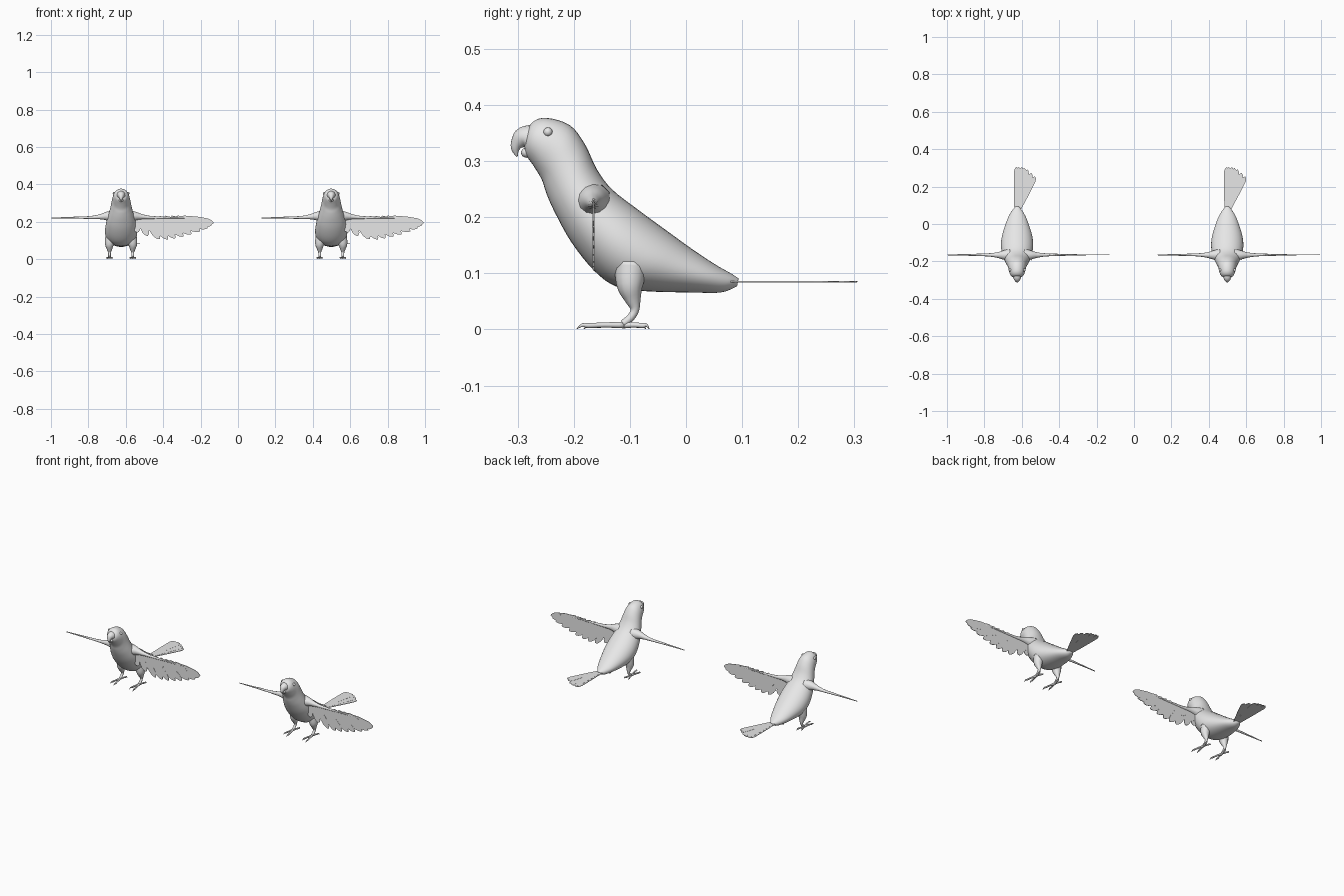
import bpy, bmesh, math
from mathutils import Vector

cube = bpy.data.objects.get("Cube")
if cube:
    bpy.data.objects.remove(cube, do_unlink=True)

grey = bpy.data.materials.new("plain grey")
grey.use_nodes = True
grey.diffuse_color = (0.8, 0.8, 0.8, 1)
grey.node_tree.nodes["Principled BSDF"].inputs["Base Color"].default_value = (0.8, 0.8, 0.8, 1)

BIRDS = {"left": 0.4985, "right": -0.625}
SIDES = {"left": 1, "right": -1}


def finish(name, bm, smooth=True):
    """Turn a bmesh into one shared mesh, placed once per bird."""
    bmesh.ops.recalc_face_normals(bm, faces=bm.faces)
    mesh = bpy.data.meshes.new(name)
    for f in bm.faces:
        f.smooth = smooth
    bm.to_mesh(mesh)
    bm.free()
    mesh.materials.append(grey)
    for bird, x in BIRDS.items():
        obj = bpy.data.objects.new(f"{bird}_bird_{name}", mesh)
        obj.location.x = x
        bpy.context.collection.objects.link(obj)


def spline(points, steps):
    """Smooth curve through tuples of any length."""
    pts = [points[0]] + list(points) + [points[-1]]
    out = []
    for a, b, c, d in zip(pts, pts[1:], pts[2:], pts[3:]):
        for k in range(steps):
            t = k / steps
            out.append(tuple(0.5 * (2 * q + (r - p) * t + (2 * p - 5 * q + 4 * r - s) * t**2
                                    + (3 * q - p - 3 * r + s) * t**3)
                             for p, q, r, s in zip(a, b, c, d)))
    return out + [tuple(points[-1])]


def loft(bm, sections, sides):
    """Skin elliptical sections given as centre and two half-axes."""
    rings = []
    for c, u, v in sections:
        angles = [2 * math.pi * i / sides for i in range(sides)]
        rings.append([bm.verts.new(c + u * math.cos(a) + v * math.sin(a)) for a in angles])
    for r, s in zip(rings, rings[1:]):
        for i in range(sides):
            j = (i + 1) % sides
            bm.faces.new((r[i], r[j], s[j], s[i]))
    bm.faces.new(rings[0])
    bm.faces.new(rings[-1])


def tube(bm, points, sides=12, steps=4):
    """Round tapering limb through (x, y, z, radius) points."""
    path = spline(points, steps)
    centres = [Vector(p[:3]) for p in path]
    run = (centres[-1] - centres[0]).normalized()
    ref = Vector((0, 0, 1)) if abs(run.x) > 0.8 else Vector((1, 0, 0))
    sections = []
    for i, p in enumerate(path):
        t = (centres[min(i + 1, len(path) - 1)] - centres[max(i - 1, 0)]).normalized()
        u = t.cross(ref).normalized()
        sections.append((centres[i], u * p[3], t.cross(u) * p[3]))
    loft(bm, sections, sides)


def ball(bm, centre, radii):
    made = bmesh.ops.create_uvsphere(bm, u_segments=16, v_segments=10, radius=1)
    for v in made["verts"]:
        v.co = Vector(centre) + Vector([a * b for a, b in zip(v.co, radii)])


def feather(bm, root, tip, normal, shape, thick):
    """Thin plate whose outline is (fraction along, half-width) pairs."""
    axis = tip - root
    side = axis.normalized().cross(normal)
    outline = [root + axis * t + side * w for t, w in shape]
    outline += [root + axis * t - side * w for t, w in reversed(shape[:-1])]
    low = [bm.verts.new(p - normal * thick / 2) for p in outline]
    high = [bm.verts.new(p + normal * thick / 2) for p in outline]
    bm.faces.new(low)
    bm.faces.new(high)
    for i in range(len(low)):
        j = (i + 1) % len(low)
        bm.faces.new((low[i], low[j], high[j], high[i]))


# Head and body: back (y, z), belly (y, z), half-width
body = [
    (-.287, .348, -.288, .328, .012), (-.273, .370, -.285, .311, .030),
    (-.248, .377, -.272, .292, .041), (-.207, .364, -.257, .267, .048),
    (-.180, .330, -.249, .243, .054), (-.159, .286, -.234, .209, .064),
    (-.132, .250, -.204, .155, .077), (-.082, .211, -.163, .104, .086),
    (-.030, .173, -.123, .076, .083), (.010, .144, -.068, .068, .070),
    (.052, .116, .010, .066, .049), (.080, .100, .062, .066, .027),
    (.094, .091, .091, .077, .009)]
bm = bmesh.new()
sections = []
for by, bz, vy, vz, w in spline(body, 4):
    back, belly = Vector((0, by, bz)), Vector((0, vy, vz))
    sections.append(((back + belly) / 2, Vector((w, 0, 0)), (back - belly) / 2))
loft(bm, sections, 32)
finish("body", bm)

# Hooked beak
bm = bmesh.new()
tube(bm, [(0, -.272, .340, .026), (0, -.290, .341, .020), (0, -.301, .331, .012),
          (0, -.304, .320, .007), (0, -.301, .308, .001)], 16)
finish("upper_beak", bm)
bm = bmesh.new()
ball(bm, (0, -.284, .315), (.012, .010, .009))
finish("lower_beak", bm)

for side, s in SIDES.items():
    # Eye
    bm = bmesh.new()
    ball(bm, (s * .037, -.246, .352), (.008, .008, .008))
    finish(f"{side}_eye", bm)

    # Wing arm
    bm = bmesh.new()
    tube(bm, [(s * .04, -.166, .228, .034), (s * .075, -.166, .230, .024),
              (s * .11, -.166, .227, .014), (s * .16, -.165, .223, .008),
              (s * .25, -.165, .222, .005), (s * .373, -.165, .220, .002)])
    finish(f"{side}_wing_arm", bm)

    # Leg
    bm = bmesh.new()
    x = s * .062
    tube(bm, [(s * .055, -.098, .115, .030), (x, -.100, .080, .024), (x, -.095, .055, .015),
              (x, -.091, .036, .008), (x, -.098, .022, .007), (x, -.112, .010, .007)])
    finish(f"{side}_leg", bm)

    # Foot: two long toes forward, two short toes back, each with a claw
    bm = bmesh.new()
    for dx, dy in ((.014, -.080), (-.014, -.068), (.013, .042), (-.013, .036)):
        tube(bm, [(x, -.110, .008, .006), (x + dx * .5, -.110 + dy * .45, .008, .0045),
                  (x + dx * .9, -.110 + dy * .8, .007, .0045),
                  (x + dx, -.110 + dy * .93, .008, .003),
                  (x + dx, -.110 + dy * 1.06, .001, .0006)], 8, 3)
    finish(f"{side}_foot", bm)

# Spread flight feathers on the left wing only
tips = spline([(.09, .143), (.206, .107), (.29, .112), (.377, .134), (.463, .166), (.495, .193)], 2)
blade = [(0, .012), (.3, .019), (.75, .019), (.9, .013), (.97, .006), (1, 0)]
bm = bmesh.new()
for i, (tx, tz) in enumerate(tips):
    t = i / (len(tips) - 1)
    y = -.165 + .0008 * (i % 2)
    root = Vector((.07 + .28 * t, y, .222 - .004 * t))
    feather(bm, root, Vector((tx, y, tz)), Vector((0, 1, 0)), blade, .0025)
# Inner layer of covert feathers
for i in range(9):
    t = i / 8
    root = Vector((.07 + .26 * t, -.165, .222))
    feather(bm, root, root + Vector((.03 + .05 * t, 0, -.05 + .02 * t)), Vector((0, 1, 0)), blade, .004)
finish("left_wing_feathers", bm, False)

# Tail fan, swept to the left
bm = bmesh.new()
vane = [(0, .007), (.5, .012), (.88, .014), (.96, .009), (1, 0)]
for i, (tx, ty) in enumerate(spline([(-.003, .305), (.025, .304), (.055, .292), (.096, .254)], 2)):
    z = .085 + .0006 * (i % 2)
    root = Vector((-.008 + .022 * i / 6, .080, z))
    feather(bm, root, Vector((tx, ty, z)), Vector((0, 0, 1)), vane, .0025)
finish("tail_feathers", bm, False)
